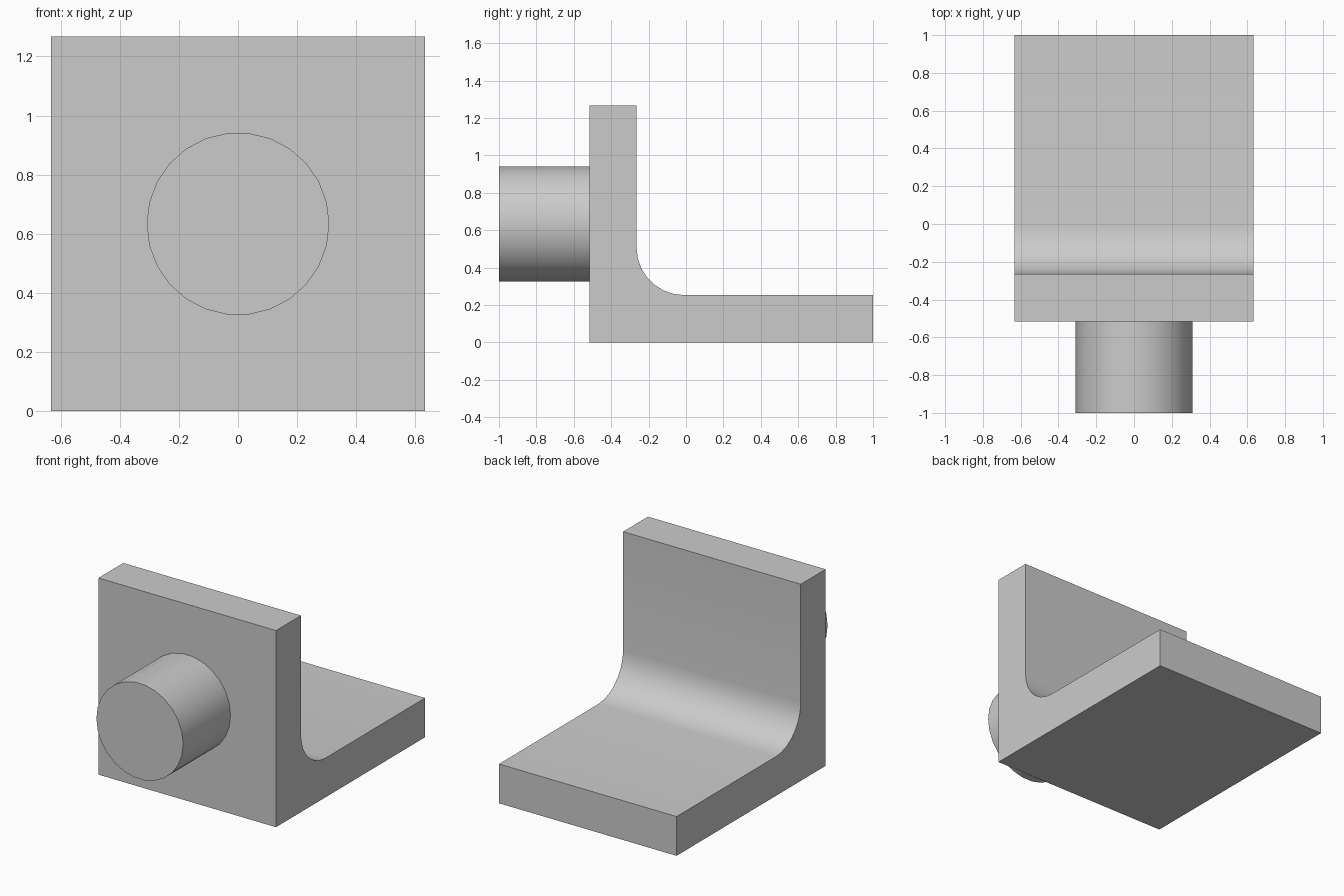
import bpy
import bmesh
from math import cos, sin, pi, radians
from mathutils import Matrix, Vector

cube = bpy.data.objects.get("Cube")
if cube:
    bpy.data.objects.remove(cube, do_unlink=True)

# One plain grey for the whole bracket
GREY = (0.6, 0.6, 0.6, 1.0)
grey = bpy.data.materials.new("plain_grey")
grey.use_nodes = True
grey.diffuse_color = GREY
grey.node_tree.nodes["Principled BSDF"].inputs["Base Color"].default_value = GREY

HALF_WIDTH = 0.633
HEIGHT = 1.267
FRONT, BACK = -0.517, 1.0
THICK = 0.253
FILLET = 0.253


def add_object(name, bm):
    bmesh.ops.recalc_face_normals(bm, faces=bm.faces)
    mesh = bpy.data.meshes.new(name)
    bm.to_mesh(mesh)
    bm.free()
    mesh.materials.append(grey)
    obj = bpy.data.objects.new(name, mesh)
    bpy.context.collection.objects.link(obj)
    bpy.ops.object.select_all(action="DESELECT")
    obj.select_set(True)
    bpy.context.view_layer.objects.active = obj
    bpy.ops.object.shade_smooth_by_angle(angle=radians(30))
    return obj


# Angle bracket: L-shaped side profile with a rounded inner corner
inner = FRONT + THICK
steps = 7
arc = []
for i in range(steps + 1):
    a = pi + i * pi / 2 / steps
    arc.append((inner + FILLET + FILLET * cos(a), THICK + FILLET + FILLET * sin(a)))
profile = [(FRONT, 0), (FRONT, HEIGHT), (inner, HEIGHT), *arc, (BACK, THICK), (BACK, 0)]

bm = bmesh.new()
side = bm.faces.new([bm.verts.new((-HALF_WIDTH, y, z)) for y, z in profile])
swept = bmesh.ops.extrude_face_region(bm, geom=[side], use_keep_orig=True)
moved = [v for v in swept["geom"] if isinstance(v, bmesh.types.BMVert)]
bmesh.ops.translate(bm, verts=moved, vec=Vector((2 * HALF_WIDTH, 0, 0)))
add_object("angle_bracket", bm)

# Round peg standing out from the front plate
length = FRONT + 1.0
bm = bmesh.new()
place = Matrix.Translation((0, -1 + length / 2, HEIGHT / 2)) @ Matrix.Rotation(pi / 2, 4, "X") @ Matrix.Rotation(pi / 2, 4, "Z")
bmesh.ops.create_cone(bm, cap_ends=True, segments=26, radius1=0.309, radius2=0.309,
                      depth=length, matrix=place)
add_object("front_peg", bm)
